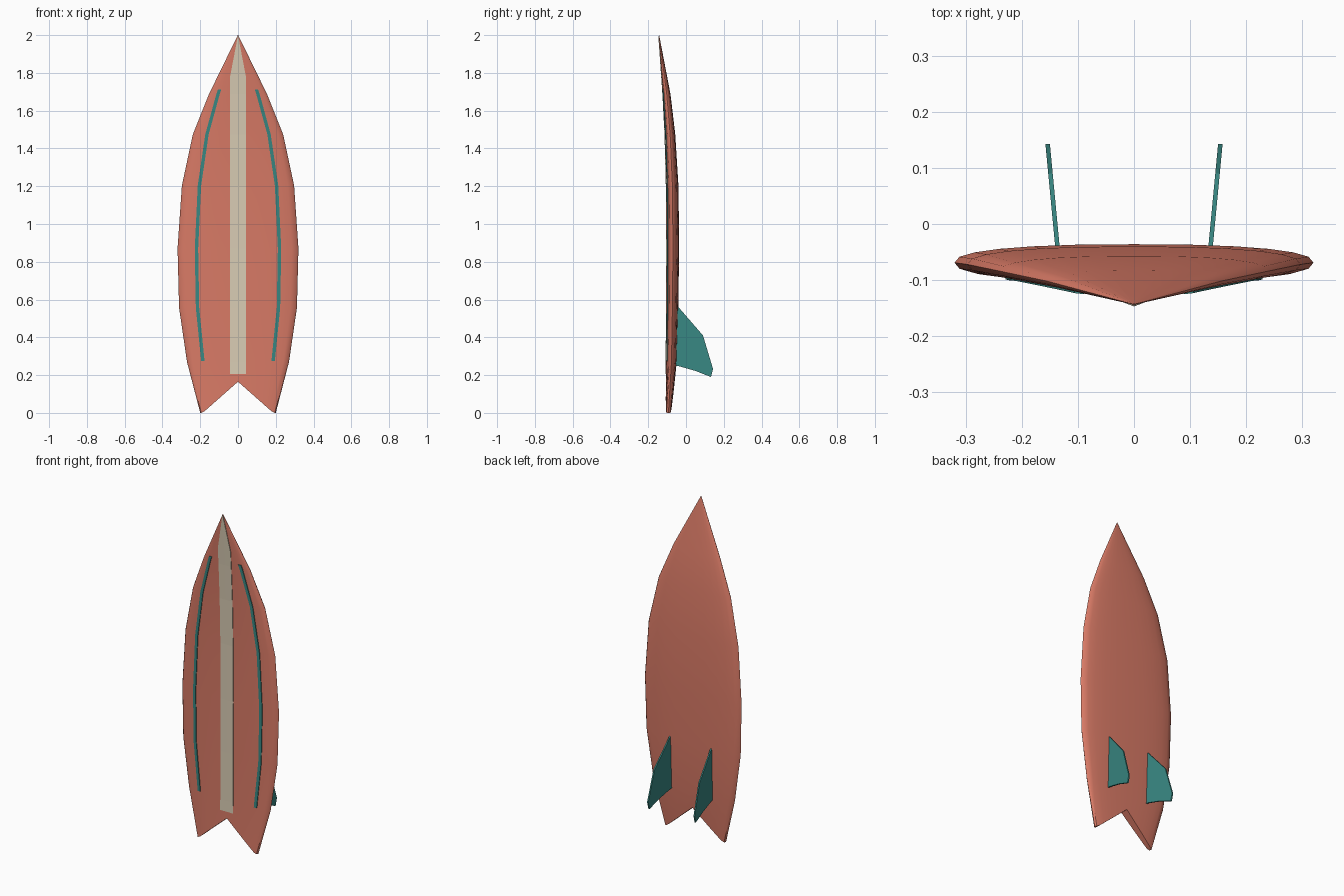
import bpy
import bmesh
import math

if "Cube" in bpy.data.objects:
    bpy.data.objects.remove(bpy.data.objects["Cube"])


def make_material(name, rgb):
    mat = bpy.data.materials.new(name)
    mat.use_nodes = True
    mat.diffuse_color = (*rgb, 1)
    mat.node_tree.nodes["Principled BSDF"].inputs["Base Color"].default_value = (*rgb, 1)
    return mat


coral = make_material("coral", (0.69, 0.195, 0.133))
cream = make_material("cream", (0.70, 0.61, 0.46))
teal = make_material("teal", (0.04, 0.243, 0.224))

# Board stations: height, half width, centre depth, half thickness
STATIONS = [
    (0.0, 0.200, -0.093, 0.016),
    (0.27, 0.270, -0.077, 0.028),
    (0.557, 0.312, -0.072, 0.031),
    (0.87, 0.320, -0.069, 0.033),
    (1.204, 0.297, -0.072, 0.032),
    (1.475, 0.239, -0.084, 0.027),
    (1.687, 0.154, -0.102, 0.020),
    (2.0, 0.001, -0.143, 0.001),
]
POWER = 2.4
SIDES = 24
NOTCH = 0.165


def section(z):
    """Half width, centre depth and half thickness at a height."""
    for low, high in zip(STATIONS, STATIONS[1:]):
        if z <= high[0]:
            t = (z - low[0]) / (high[0] - low[0])
            return [a + (b - a) * t for a, b in zip(low[1:], high[1:])]
    return STATIONS[-1][1:]


def deck_y(x, z):
    """Depth of the front surface."""
    half, centre, thick = section(z)
    f = min(abs(x) / half, 1)
    return centre - thick * (1 - f ** POWER) ** (1 / POWER)


def signed_power(v, p):
    return math.copysign(abs(v) ** p, v) if abs(v) > 1e-6 else 0.0


def finish(bm, name, mat, smooth=False):
    bmesh.ops.recalc_face_normals(bm, faces=bm.faces)
    mesh = bpy.data.meshes.new(name)
    bm.to_mesh(mesh)
    bm.free()
    mesh.materials.append(mat)
    obj = bpy.data.objects.new(name, mesh)
    bpy.context.collection.objects.link(obj)
    if smooth:
        bpy.ops.object.select_all(action="DESELECT")
        obj.select_set(True)
        bpy.context.view_layer.objects.active = obj
        bpy.ops.object.shade_smooth_by_angle(angle=math.radians(40))
    return obj


def bridge(bm, rings):
    for a, b in zip(rings, rings[1:]):
        for i in range(len(a)):
            j = (i + 1) % len(a)
            bm.faces.new((a[i], a[j], b[j], b[i]))


# Board: lofted rounded sections, with a swallow tail as the last ring
bm = bmesh.new()
rings = []
for index, (z, half, centre, thick) in enumerate(STATIONS):
    ring = []
    for i in range(SIDES):
        angle = math.tau * i / SIDES
        x = half * signed_power(math.cos(angle), 2 / POWER)
        level, power = z, 2 / POWER
        if index == 0:
            level = max(0, NOTCH * (1 - abs(x) / 0.187))
            half_here, centre, thick = section(level)
            power = 0.3
        y = centre + thick * signed_power(math.sin(angle), power)
        ring.append(bm.verts.new((x, y, level)))
    rings.append(ring)
bridge(bm, rings)
tail = rings[0]
for i in range(SIDES // 2):
    corners = [tail[i], tail[i + 1], tail[-i - 1], tail[-i]]
    bm.faces.new(list(dict.fromkeys(corners)))
bm.faces.new(rings[-1])
finish(bm, "board", coral, smooth=True)


def deck_strip(name, mat, heights, centre_x, half_width, raise_by=0.004):
    """Thin plate that follows the front surface."""
    bm = bmesh.new()
    rings = []
    for z in heights:
        cx, w = centre_x(z), half_width(z)
        xs = [cx - w, cx, cx + w]
        front = [bm.verts.new((x, deck_y(x, z) - raise_by, z)) for x in xs]
        back = [bm.verts.new((x, deck_y(x, z) + 0.003, z)) for x in reversed(xs)]
        rings.append(front + back)
    bridge(bm, rings)
    bm.faces.new(rings[0])
    bm.faces.new(rings[-1])
    finish(bm, name, mat)


def heights_between(low, high, extra=()):
    return sorted([low, high, *extra] + [s[0] for s in STATIONS if low < s[0] < high])


# Central stripe, tapering into the nose
deck_strip("centre_stripe", cream, heights_between(0.205, 1.995, (1.78, 1.89)),
           lambda z: 0.0,
           lambda z: 0.042 * min(1, max(0.01, (2 - z) / 0.22)), 0.003)

# Side pinlines and fins, one on each side
FIN = [(-0.06, 0.575), (-0.04, 0.56), (0.09, 0.41), (0.143, 0.233),
       (0.132, 0.19), (0.048, 0.223), (-0.04, 0.248), (-0.06, 0.25)]
for side, label in ((1, "left"), (-1, "right")):
    deck_strip(label + "_pinline", teal, heights_between(0.276, 1.713),
               lambda z: side * 0.687 * section(z)[0],
               lambda z: 0.009)
    bm = bmesh.new()
    loops = []
    for offset in (-0.004, 0.004):
        loops.append([bm.verts.new((side * (0.137 + 0.095 * (y + 0.035)) + offset, y, z))
                      for y, z in FIN])
    bridge(bm, loops)
    for loop in loops:
        bm.faces.new(loop)
    finish(bm, label + "_fin", teal)
